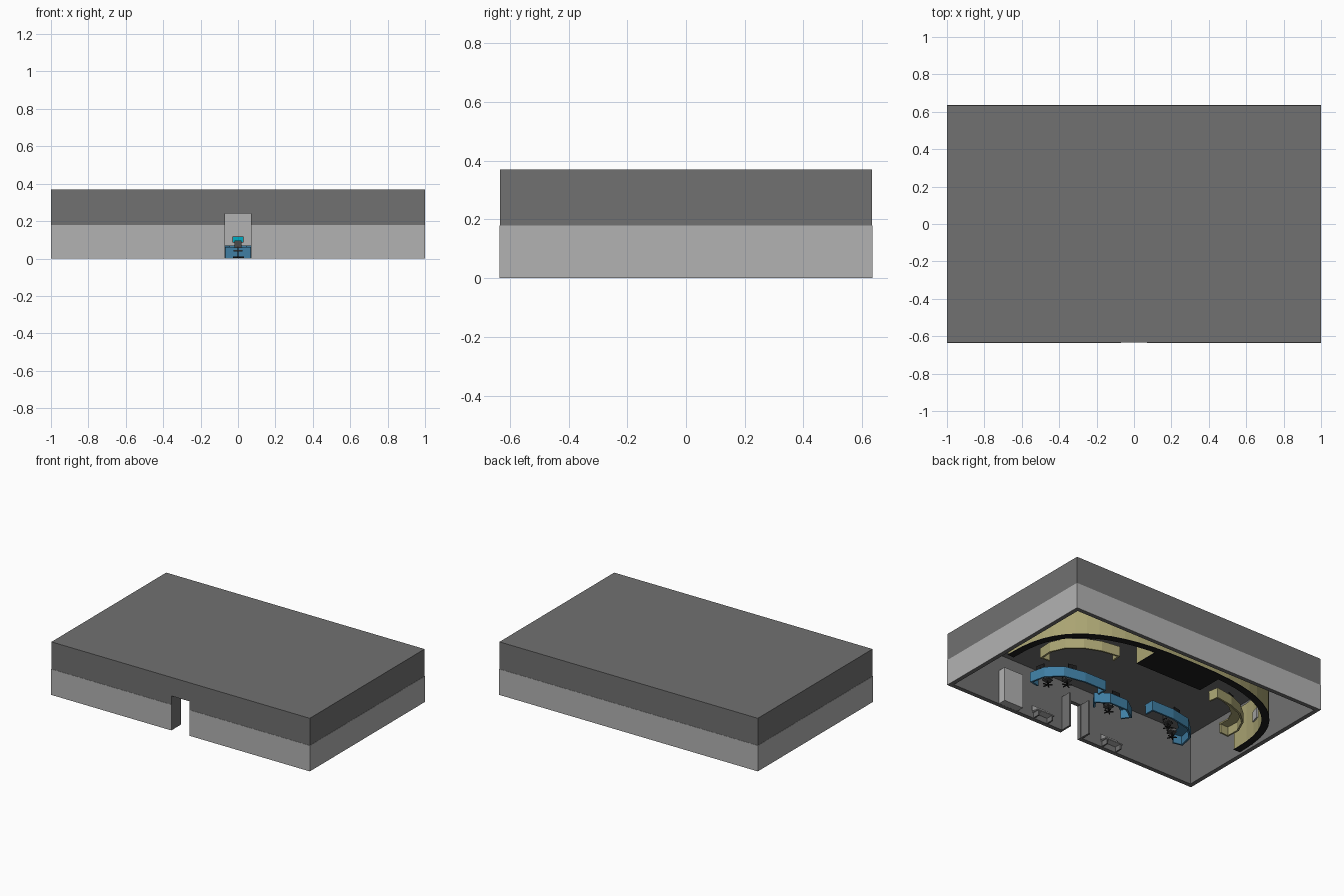
import bpy, bmesh, math
from math import pi, cos, sin
from mathutils import Matrix, Vector

if "Cube" in bpy.data.objects:
    bpy.data.objects.remove(bpy.data.objects["Cube"])


def material(name, rgb):
    m = bpy.data.materials.new(name)
    m.diffuse_color = (*rgb, 1)
    m.use_nodes = True
    m.node_tree.nodes["Principled BSDF"].inputs["Base Color"].default_value = m.diffuse_color
    return m


DARK = material("dark_grey", (0.165, 0.165, 0.165))
LIGHT = material("light_grey", (0.45, 0.45, 0.45))
BLACK = material("black", (0.012, 0.012, 0.012))
BLUE = material("blue", (0.05, 0.21, 0.37))
KHAKI = material("khaki", (0.40, 0.37, 0.17))
CYAN = material("cyan", (0.0, 0.42, 0.55))
CHAIR = material("chair_grey", (0.07, 0.07, 0.07))


def finish(name, bm, mat, matrix=Matrix()):
    bmesh.ops.recalc_face_normals(bm, faces=bm.faces)
    me = bpy.data.meshes.new(name)
    bm.to_mesh(me)
    bm.free()
    ob = bpy.data.objects.new(name, me)
    ob.matrix_world = matrix
    if mat:
        me.materials.append(mat)
    bpy.context.collection.objects.link(ob)
    return ob


def box(name, lo, hi, mat, matrix=Matrix()):
    bm = bmesh.new()
    bmesh.ops.create_cube(bm, size=1)
    for v in bm.verts:
        v.co = [(a + b) / 2 + c * (b - a) for a, b, c in zip(lo, hi, v.co)]
    return finish(name, bm, mat, matrix)


def strip(name, pts, t0, t1, z0, z1, mat):
    """Mitred wall along a path, between two offsets to its left."""
    P = [Vector(p) for p in pts]
    N = []
    for a, b in zip(P, P[1:]):
        d = (b - a).normalized()
        N.append(Vector((-d.y, d.x)))
    N = [N[0]] + N + [N[-1]]
    bm = bmesh.new()
    rings = []
    for p, n1, n2 in zip(P, N, N[1:]):
        m = (n1 + n2) / (1 + n1.dot(n2))
        a, b = p + m * t0, p + m * t1
        rings.append([bm.verts.new((q.x, q.y, z)) for q, z in ((a, z0), (b, z0), (b, z1), (a, z1))])
    for r, s in zip(rings, rings[1:]):
        for i in range(4):
            j = (i + 1) % 4
            bm.faces.new((r[i], r[j], s[j], s[i]))
    bm.faces.new(rings[0])
    bm.faces.new(rings[-1])
    return finish(name, bm, mat)


def cut(ob, lo, hi):
    cutter = box("cutter", lo, hi, None)
    cutter.hide_render = True
    mod = ob.modifiers.new("cut", 'BOOLEAN')
    mod.operation, mod.solver, mod.object = 'DIFFERENCE', 'EXACT', cutter
    bpy.context.view_layer.objects.active = ob
    bpy.ops.object.modifier_apply(modifier=mod.name)
    bpy.data.objects.remove(cutter)


def mirror(path):
    return [(-x, y) for x, y in reversed(path)]


# Building shell, open underneath, with the doorway
e = 0.0015
shell = box("building_shell", (-1 + e, -0.635 + e, 0), (1 - e, 0.635 - e, 0.37), DARK)
cut(shell, (-0.97, -0.605, -0.1), (0.97, 0.605, 0.355))
cut(shell, (-0.07, -0.8, -0.1), (0.07, -0.55, 0.24))

# Light cladding on the lower walls, upper band, and panels beside the door
strip("lower_cladding", [(0.07, -0.635), (1, -0.635), (1, 0.635), (-1, 0.635), (-1, -0.635), (-0.07, -0.635)],
      0, e, 0, 0.18, LIGHT)
for s in (-1, 1):
    xs = sorted((s * 0.071, s * 0.085))
    box("door_leaf", (xs[0], -0.605, 0), (xs[1], -0.53, 0.24), DARK)

# Curved rear wall with black footing
arc = []
for i in range(29):
    t = pi * i / 28
    c, s = cos(t), sin(t)
    arc.append((math.copysign(abs(c) ** 0.74, c) * 0.95, -0.1 + 0.67 * abs(s) ** 0.74))
strip("curved_wall", arc, 0, 0.045, 0.004, 0.28, KHAKI)
strip("curved_wall_footing", arc, -0.002, 0.047, 0, 0.004, BLACK)

# Central display block
box("display_block", (-0.26, 0.336, 0.004), (0.26, 0.54, 0.29), KHAKI)
box("display_footing", (-0.26, 0.336, 0), (0.26, 0.54, 0.004), BLACK)
box("display_screen", (-0.24, 0.33, 0.07), (0.24, 0.336, 0.28), LIGHT)


def frame(a, b, inset):
    """Matrix at the middle of a segment; local -y points to the operator."""
    a, b = Vector(a), Vector(b)
    d = (b - a).normalized()
    n = Vector((-d.y, d.x))
    p = (a + b) / 2 + n * inset
    return Matrix.Translation((p.x, p.y, 0)) @ Matrix.Rotation(math.atan2(n.y, n.x) + pi / 2, 4, 'Z')


def monitor(m):
    box("monitor_foot", (-0.012, -0.01, 0.07), (0.012, 0.01, 0.073), BLACK, m)
    box("monitor_stand", (-0.004, 0, 0.073), (0.004, 0.006, 0.095), BLACK, m)
    box("monitor_case", (-0.03, -0.005, 0.085), (0.03, 0, 0.118), BLACK, m)
    box("monitor_screen", (-0.028, -0.006, 0.087), (0.028, -0.005, 0.116), CYAN, m)
    box("keyboard", (-0.022, -0.04, 0.07), (0.022, -0.024, 0.073), LIGHT, m)


def chair(m):
    for k in range(5):
        box("chair_leg", (0, -0.003, 0.004), (0.032, 0.003, 0.01), BLACK, m @ Matrix.Rotation(k * 2 * pi / 5, 4, 'Z'))
    bm = bmesh.new()
    bmesh.ops.create_cone(bm, cap_ends=True, segments=10, radius1=0.004, radius2=0.004, depth=0.032)
    finish("chair_column", bm, BLACK, m @ Matrix.Translation((0, 0, 0.022)))
    box("chair_seat", (-0.024, -0.024, 0.038), (0.024, 0.024, 0.046), CHAIR, m)
    box("chair_spine", (-0.004, -0.03, 0.036), (0.004, -0.026, 0.065), BLACK, m)
    box("chair_back", (-0.02, -0.028, 0.056), (0.02, -0.021, 0.095), CHAIR, m)
    for x in (-0.027, 0.023):
        box("chair_arm", (x, -0.02, 0.058), (x + 0.004, 0.012, 0.062), BLACK, m)


def desk(name, path, mat, seats, chairs):
    strip(name + "_panel", path, 0, 0.012, 0, 0.06, mat)
    strip(name + "_top", path, 0, 0.075, 0.06, 0.07, mat)
    for end, nxt in ((path[0], path[1]), (path[-1], path[-2])):
        d = (Vector(nxt) - Vector(end)).normalized() * 0.012
        seg = [end, Vector(end) + d] if end == path[0] else [Vector(end) + d, end]
        strip(name + "_end", seg, 0.012, 0.07, 0, 0.06, mat)
    for i in seats:
        monitor(frame(path[i], path[i + 1], 0.03))
        if chairs:
            chair(frame(path[i], path[i + 1], 0.105))


# Operator desks: blue front row, khaki second row
centre = [(0.155, -0.205), (0.07, -0.145), (-0.07, -0.145), (-0.155, -0.205)]
side = [(0.625, -0.27), (0.6, -0.16), (0.51, -0.075), (0.36, -0.045), (0.19, -0.045)]
rear = [(0.77, 0.0), (0.775, 0.1), (0.73, 0.2), (0.64, 0.275), (0.53, 0.32), (0.40, 0.34)]
desk("centre_desk", centre, BLUE, [1], True)
for path in (side, mirror(side)):
    desk("side_desk", path, BLUE, [0, 2] if path is side else [1, 3], True)
for path in (rear, mirror(rear)):
    desk("rear_desk", path, KHAKI, [1, 3], False)

# Wall screens on the inside of the curved wall
for i in (2, 4, 6, 21, 23, 25):
    m = frame(arc[i], arc[i + 1], 0.05)
    box("wall_screen", (-0.032, -0.004, 0.10), (0.032, 0.01, 0.17), LIGHT, m)

# Benches and a cabinet along the front wall
for x in (-0.3, 0.26):
    box("bench_seat", (x - 0.07, -0.6, 0.035), (x + 0.07, -0.55, 0.042), LIGHT)
    box("bench_back", (x - 0.07, -0.604, 0.05), (x + 0.07, -0.598, 0.085), LIGHT)
    for dx in (-0.06, 0.05):
        box("bench_leg", (x + dx, -0.6, 0), (x + dx + 0.01, -0.552, 0.035), DARK)
box("cabinet", (0.45, -0.604, 0), (0.6, -0.55, 0.24), LIGHT)
